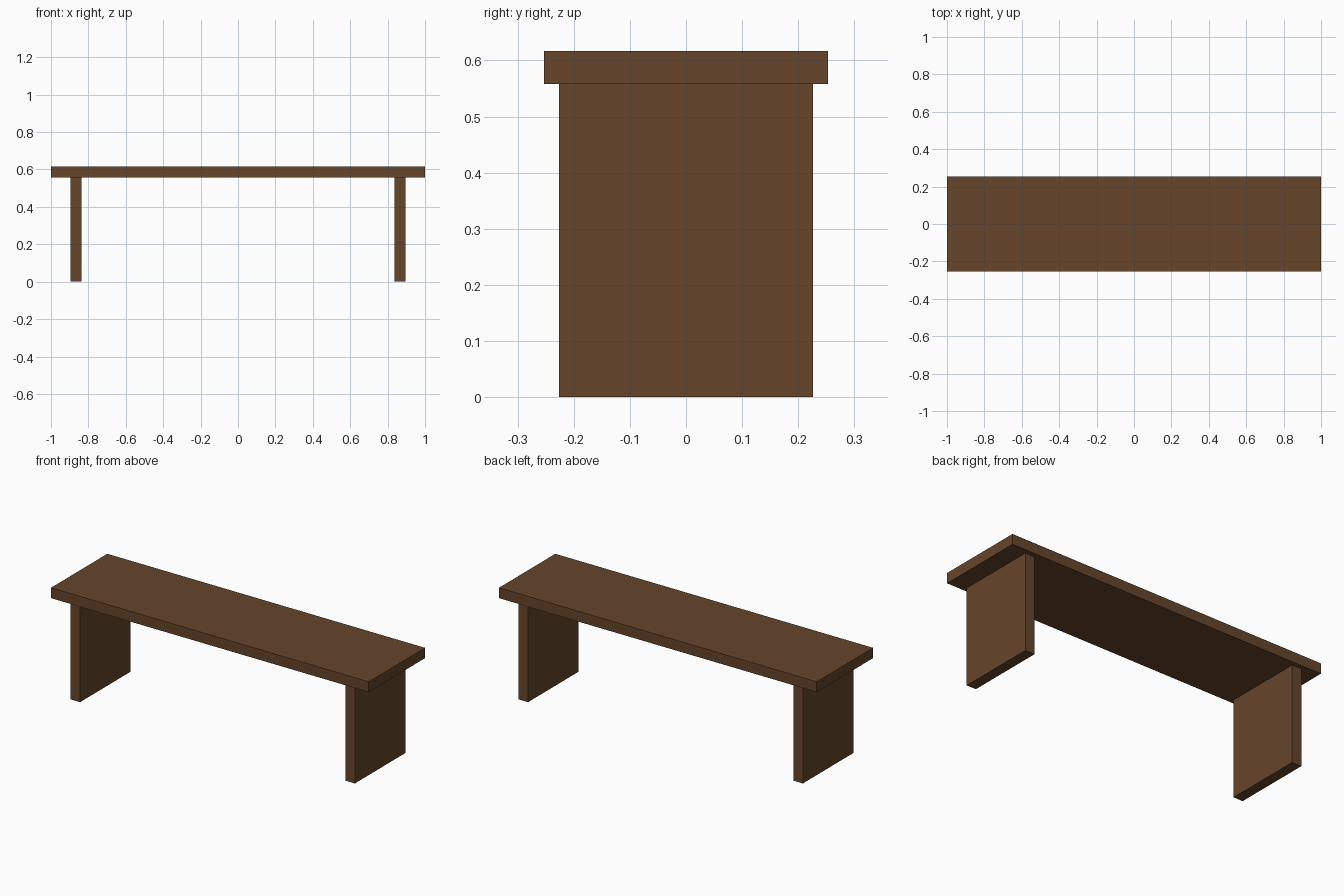
import bpy

cube = bpy.data.objects.get("Cube")
if cube:
    bpy.data.objects.remove(cube, do_unlink=True)

# Dark brown wood
wood = bpy.data.materials.new("dark_brown_wood")
wood.use_nodes = True
colour = (0.133, 0.06, 0.025, 1)
wood.diffuse_color = colour
wood.node_tree.nodes["Principled BSDF"].inputs["Base Color"].default_value = colour

LENGTH, DEPTH, HEIGHT = 2.0, 0.506, 0.617
THICK = 0.059
LEG_HEIGHT = HEIGHT - THICK
LEG_DEPTH = 0.453
LEG_X = 0.865


def board(name, size, location):
    """Add a flat-sided plank with its scale applied."""
    bpy.ops.mesh.primitive_cube_add(size=1, location=location)
    obj = bpy.context.object
    obj.name = obj.data.name = name
    obj.scale = size
    bpy.ops.object.transform_apply(location=False, rotation=False, scale=True)
    obj.data.materials.append(wood)
    return obj


# Seat plank
board("seat", (LENGTH, DEPTH, THICK), (0, 0, HEIGHT - THICK / 2))

# Slab legs, one near each end
for side, sign in (("left", 1), ("right", -1)):
    board(side + "_leg", (THICK, LEG_DEPTH, LEG_HEIGHT),
          (sign * LEG_X, 0, LEG_HEIGHT / 2))
